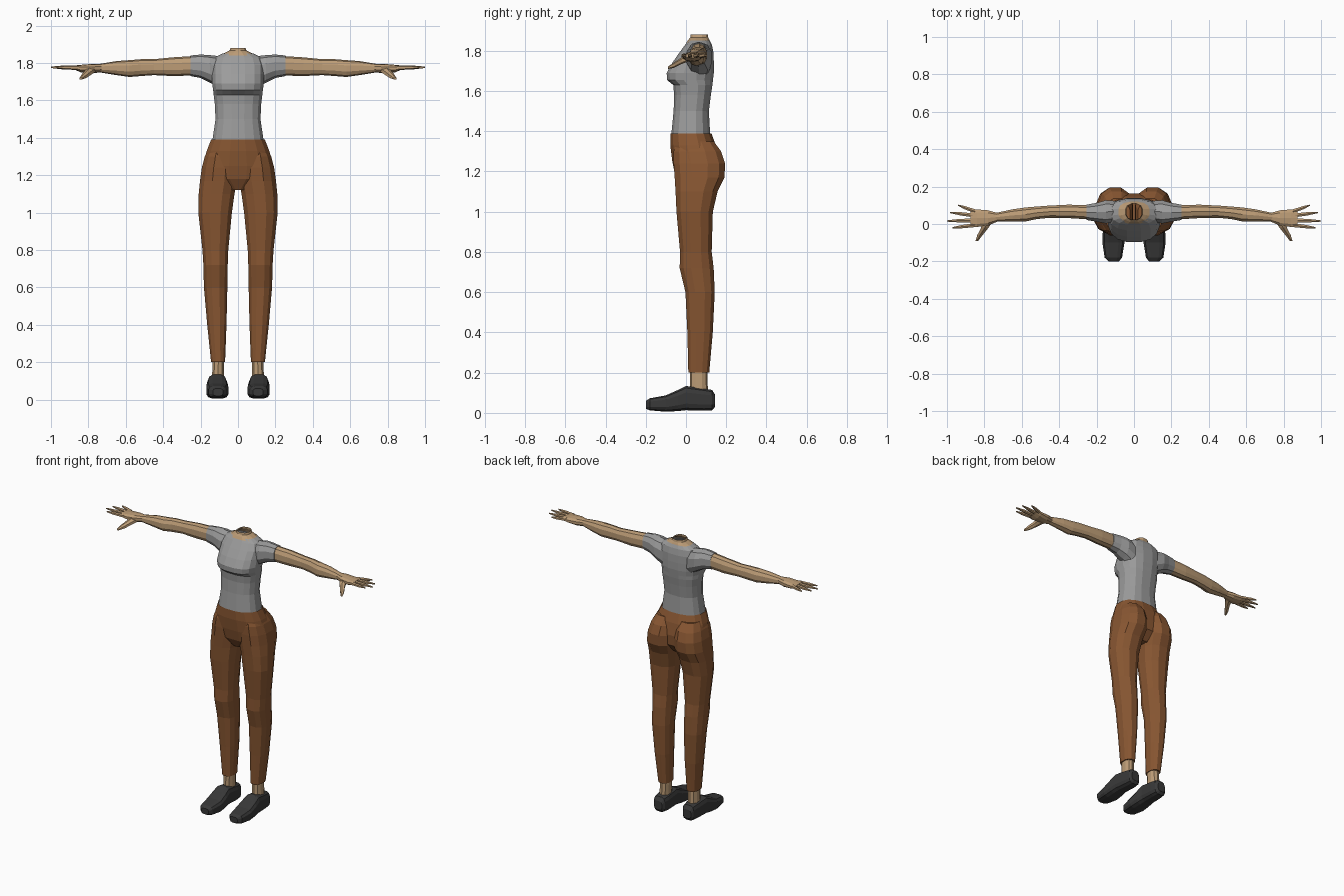
import bpy
import bmesh
from math import cos, sin, pi, copysign

cube = bpy.data.objects.get("Cube")
if cube:
    bpy.data.objects.remove(cube, do_unlink=True)


def material(name, color):
    mat = bpy.data.materials.new(name)
    mat.use_nodes = True
    mat.diffuse_color = (*color, 1)
    mat.node_tree.nodes["Principled BSDF"].inputs["Base Color"].default_value = (*color, 1)
    return mat


skin = material("tan skin", (.50, .33, .18))
cloth = material("grey shirt", (.33, .33, .33))
denim = material("brown trousers", (.25, .095, .032))
leather = material("charcoal shoes", (.04, .04, .04))


def place(axis, t, u, v):
    """Put a section point (u, v) at distance t along the chosen axis."""
    if axis == "x":
        return (t, u, v)
    if axis == "y":
        return (u, t, v)
    return (u, v, t)


def loft(name, axis, rings, mat, sides=12, power=.85, caps=(True, True), flip=False):
    """Skin rounded sections; each ring is (t, u_min, u_max, v_min, v_max)."""
    bm = bmesh.new()
    loops = []
    for t, u_min, u_max, v_min, v_max in rings:
        loop = []
        for i in range(sides):
            angle = 2 * pi * (i + .5) / sides
            c, s = cos(angle), sin(angle)
            c = copysign(abs(c) ** power, c)
            s = copysign(abs(s) ** power, s)
            u = (u_min + u_max + (u_max - u_min) * c) / 2
            v = (v_min + v_max + (v_max - v_min) * s) / 2
            x, y, z = place(axis, t, u, v)
            loop.append(bm.verts.new((-x if flip else x, y, z)))
        loops.append(loop)
    for low, high in zip(loops, loops[1:]):
        for i in range(sides):
            j = (i + 1) % sides
            bm.faces.new((low[i], low[j], high[j], high[i]))
    for use_cap, loop in zip(caps, (loops[0], loops[-1])):
        if use_cap:
            bm.faces.new(loop)
    bmesh.ops.recalc_face_normals(bm, faces=bm.faces)
    mesh = bpy.data.meshes.new(name)
    bm.to_mesh(mesh)
    bm.free()
    mesh.materials.append(mat)
    obj = bpy.data.objects.new(name, mesh)
    bpy.context.collection.objects.link(obj)
    return obj


def body(name, rows, mat, **options):
    """Centred vertical loft; each row is (height, half_width, front, back)."""
    return loft(name, "z", [(z, -w, w, f, b) for z, w, f, b in rows], mat, **options)


def paired(name, axis, rings, mat, **options):
    """Build a part on the left and its mirror image on the right."""
    for side in ("left", "right"):
        loft(f"{side}_{name}", axis, rings, mat, flip=side == "right", **options)


# Shirt body, open at the waist and the neckline
body("shirt", [
    (1.38, .14, -.075, .122),
    (1.5, .122, -.063, .115),
    (1.58, .126, -.06, .125),
    (1.63, .132, -.065, .133),
    (1.655, .135, -.096, .136),
    (1.69, .14, -.098, .14),
    (1.74, .14, -.07, .14),
    (1.79, .14, -.035, .138),
    (1.83, .125, -.005, .13),
    (1.85, .085, .01, .12),
], cloth, sides=16, power=.8, caps=(False, False))

# Open neck stump
body("neck", [
    (1.84, .1, .0, .125),
    (1.855, .07, .01, .118),
    (1.866, .047, .02, .112),
    (1.88, .042, .022, .11),
], skin, caps=(False, False))

# Trouser hips, tapering to the crotch
body("trouser_hips", [
    (1.39, .146, -.08, .128),
    (1.33, .17, -.08, .15),
    (1.25, .192, -.07, .165),
    (1.18, .18, -.055, .16),
    (1.12, .05, -.02, .11),
], denim, sides=16, caps=(False, True))

# Trouser legs, whose tops form the seat
paired("trouser_leg", "z", [
    (1.35, .02, .155, -.05, .14),
    (1.3, .006, .18, -.065, .178),
    (1.24, .003, .196, -.065, .198),
    (1.17, .003, .206, -.06, .195),
    (1.1, .016, .213, -.055, .16),
    (1, .03, .215, -.05, .136),
    (.8, .05, .192, -.032, .13),
    (.72, .053, .187, -.034, .14),
    (.6, .055, .184, -.005, .145),
    (.4, .06, .166, .005, .135),
    (.2, .068, .145, .01, .117),
], denim)

# Ankles
paired("ankle", "z", [
    (.08, .075, .14, .02, .11),
    (.22, .072, .138, .02, .105),
], skin, sides=10)

# Shoes
paired("shoe", "y", [
    (-.2, .08, .135, .02, .06),
    (-.18, .063, .158, .012, .073),
    (-.1, .05, .17, .005, .088),
    (-.04, .054, .168, .008, .115),
    (0, .06, .163, .012, .135),
    (.09, .06, .155, .01, .122),
    (.13, .066, .15, .012, .115),
    (.145, .08, .138, .03, .09),
], leather, power=.6)

# Short sleeves
paired("sleeve", "x", [
    (.09, .01, .125, 1.66, 1.835),
    (.15, .0, .13, 1.695, 1.842),
    (.2, .01, .115, 1.72, 1.845),
    (.255, .02, .105, 1.73, 1.84),
], cloth, sides=10)

# Bare arms
paired("arm", "x", [
    (.24, .023, .102, 1.733, 1.837),
    (.35, .03, .105, 1.73, 1.83),
    (.45, .032, .1, 1.735, 1.82),
    (.52, .025, .095, 1.73, 1.82),
    (.58, .012, .09, 1.725, 1.815),
    (.65, .012, .08, 1.735, 1.81),
    (.74, .012, .06, 1.75, 1.795),
], skin, sides=10)

# Palms
paired("palm", "x", [
    (.73, .012, .06, 1.75, 1.795),
    (.78, -.01, .075, 1.745, 1.795),
    (.84, -.018, .08, 1.75, 1.79),
    (.875, -.015, .08, 1.765, 1.786),
], skin, sides=10)

# Fingers: knuckle y, tip x, tip y
fingers = {
    "index_finger": (-.006, .97, -.02),
    "middle_finger": (.02, 1, .016),
    "ring_finger": (.045, .985, .062),
    "little_finger": (.068, .94, .1),
}
for label, (knuckle, tip_x, tip_y) in fingers.items():
    rings = []
    for along, radius in ((0, .012), (.6, .01), (1, .004)):
        x = .85 + (tip_x - .85) * along
        y = knuckle + (tip_y - knuckle) * along
        z = 1.774 + .003 * along
        rings.append((x, y - radius, y + radius, z - radius, z + radius))
    paired(label, "x", rings, skin, sides=6)

# Thumbs, angled forward and down
paired("thumb", "y", [
    (.02, .75, .81, 1.75, 1.785),
    (-.02, .775, .82, 1.735, 1.768),
    (-.06, .808, .84, 1.715, 1.742),
    (-.09, .832, .848, 1.71, 1.722),
], skin, sides=6)
